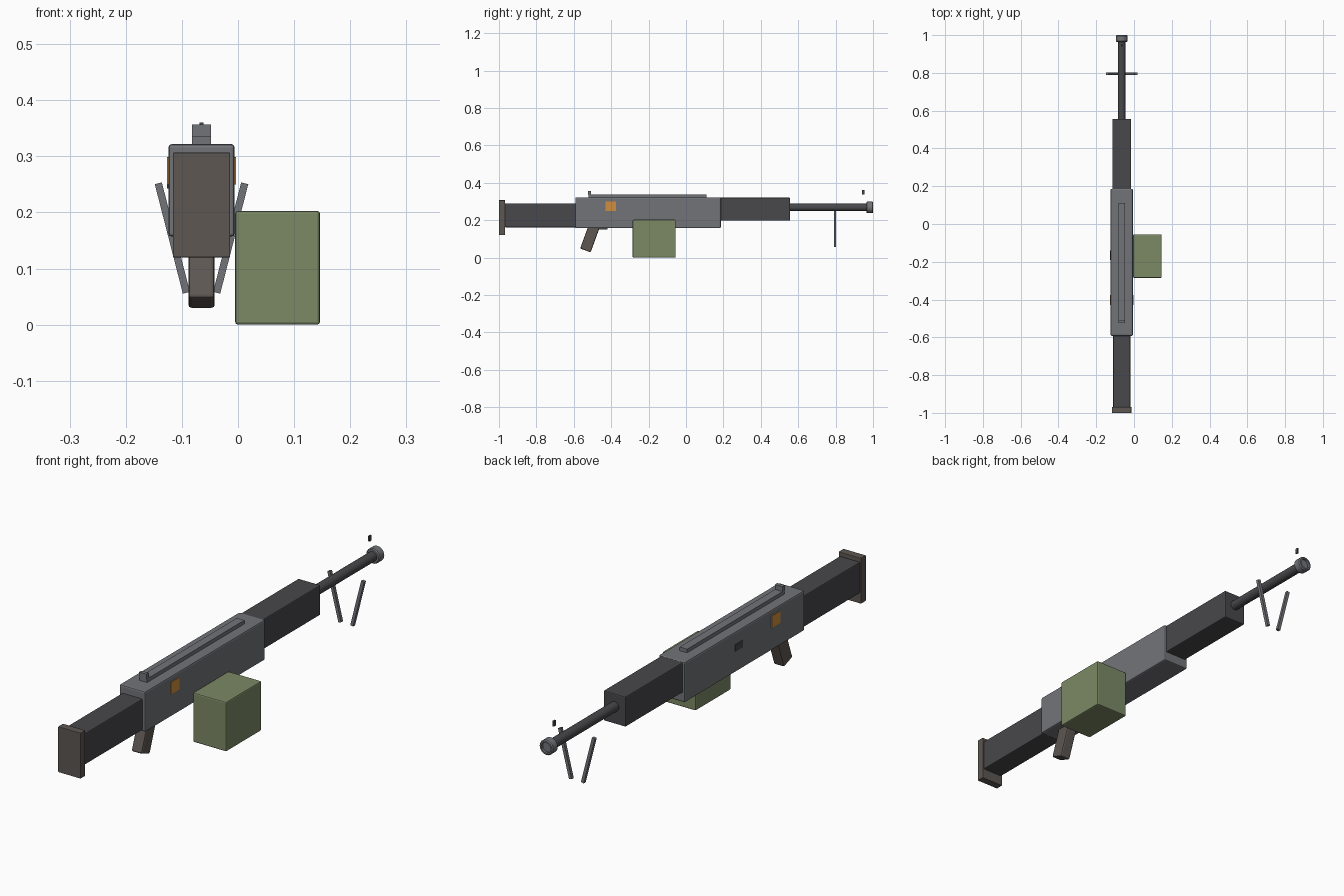
import bpy, bmesh, math
from mathutils import Vector, Matrix

if "Cube" in bpy.data.objects:
    bpy.data.objects.remove(bpy.data.objects["Cube"])

CX = -0.065   # centre line of the weapon
AXIS_Z = 0.268  # barrel height


def mat(name, r, g, b):
    m = bpy.data.materials.new(name)
    m.diffuse_color = (r, g, b, 1)
    m.use_nodes = True
    m.node_tree.nodes["Principled BSDF"].inputs["Base Color"].default_value = m.diffuse_color
    return m


STEEL = mat("steel", 0.17, 0.175, 0.19)
DARK = mat("dark_metal", 0.065, 0.065, 0.072)
BROWN = mat("brown_grip", 0.11, 0.095, 0.085)
GREEN = mat("olive_green", 0.20, 0.25, 0.13)
ORANGE = mat("orange", 0.62, 0.27, 0.05)


def finish(name, bm, material):
    bmesh.ops.recalc_face_normals(bm, faces=bm.faces)
    me = bpy.data.meshes.new(name)
    bm.to_mesh(me)
    bm.free()
    me.materials.append(material)
    ob = bpy.data.objects.new(name, me)
    bpy.context.collection.objects.link(ob)
    return ob


def box(name, x, y, z, material, bevel=0.0, rot=None):
    """Box from (min, max) ranges, optionally turned about its centre."""
    lo, hi = Vector((x[0], y[0], z[0])), Vector((x[1], y[1], z[1]))
    bm = bmesh.new()
    bmesh.ops.create_cube(bm, size=1, matrix=Matrix.Diagonal((*(hi - lo), 1)))
    ob = finish(name, bm, material)
    ob.location = (lo + hi) / 2
    if rot:
        ob.rotation_euler = rot
    if bevel:
        mod = ob.modifiers.new("bevel", 'BEVEL')
        mod.width, mod.segments = bevel, 2
    return ob


def wide(w):
    return (CX - w / 2, CX + w / 2)


def lathe(name, profile, material, sides=24):
    """Turned part along y on the barrel axis; profile is (radius, y)."""
    bm = bmesh.new()
    rings = []
    for r, y in profile:
        angles = [2 * math.pi * i / sides for i in range(sides)]
        rings.append([bm.verts.new((CX + r * math.cos(a), y, AXIS_Z + r * math.sin(a)))
                      for a in angles])
    for a, b in zip(rings, rings[1:]):
        for i in range(sides):
            j = (i + 1) % sides
            bm.faces.new((a[i], a[j], b[j], b[i]))
    bm.faces.new(rings[0])
    bm.faces.new(rings[-1])
    ob = finish(name, bm, material)
    bpy.ops.object.select_all(action='DESELECT')
    ob.select_set(True)
    bpy.context.view_layer.objects.active = ob
    bpy.ops.object.shade_smooth_by_angle(angle=math.radians(30))
    return ob


# Main body, back to front
box("butt_plate", wide(0.102), (-1.0, -0.968), (0.12, 0.307), BROWN, 0.002)
box("stock", wide(0.092), (-0.97, -0.585), (0.162, 0.29), DARK, 0.004)
box("receiver", wide(0.118), (-0.592, 0.186), (0.157, 0.322), STEEL, 0.006)
box("handguard", wide(0.10), (0.18, 0.556), (0.197, 0.32), DARK, 0.004)

# Barrel and hollow-ended muzzle
lathe("barrel", [(0.02, 0.55), (0.02, 0.975)], DARK)
lathe("muzzle", [(0.027, 0.964), (0.031, 0.968), (0.031, 0.996), (0.027, 1.0),
                 (0.021, 1.0), (0.021, 0.99)], STEEL)

# Top rail and sights
box("top_rail", wide(0.034), (-0.52, 0.11), (0.32, 0.337), STEEL)
box("rear_sight", wide(0.034), (-0.523, -0.508), (0.335, 0.357), STEEL)
box("front_sight", wide(0.007), (0.941, 0.954), (0.338, 0.36), DARK)

# Pistol grip and trigger
box("pistol_grip", wide(0.047), (-0.544, -0.484), (0.034, 0.174), BROWN, 0.006,
    (math.radians(-20), 0, 0))
box("trigger", wide(0.016), (-0.475, -0.42), (0.149, 0.16), DARK)

# Ammunition box hung on the right side
box("ammo_box", (-0.005, 0.146), (-0.285, -0.055), (0.0, 0.203), GREEN, 0.005)

# Side panels and the left port
for label, s in (("left", -1), ("right", 1)):
    x = sorted((CX + s * 0.055, CX + s * 0.0615))
    box(label + "_panel", x, (-0.43, -0.375), (0.25, 0.299), ORANGE)
box("left_port", (CX - 0.0615, CX - 0.055), (-0.19, -0.14), (0.243, 0.271), DARK)

# Splayed bipod legs
for label, s in (("left", -1), ("right", 1)):
    top, foot = Vector((s * 0.077, 0.252)), Vector((s * 0.027, 0.057))
    mid, d = (top + foot) / 2, top - foot
    h = d.length / 2
    box(label + "_bipod_leg", (CX + mid.x - 0.0065, CX + mid.x + 0.0065), (0.79, 0.803),
        (mid.y - h, mid.y + h), STEEL, 0, (0, math.atan2(d.x, d.y), 0))
